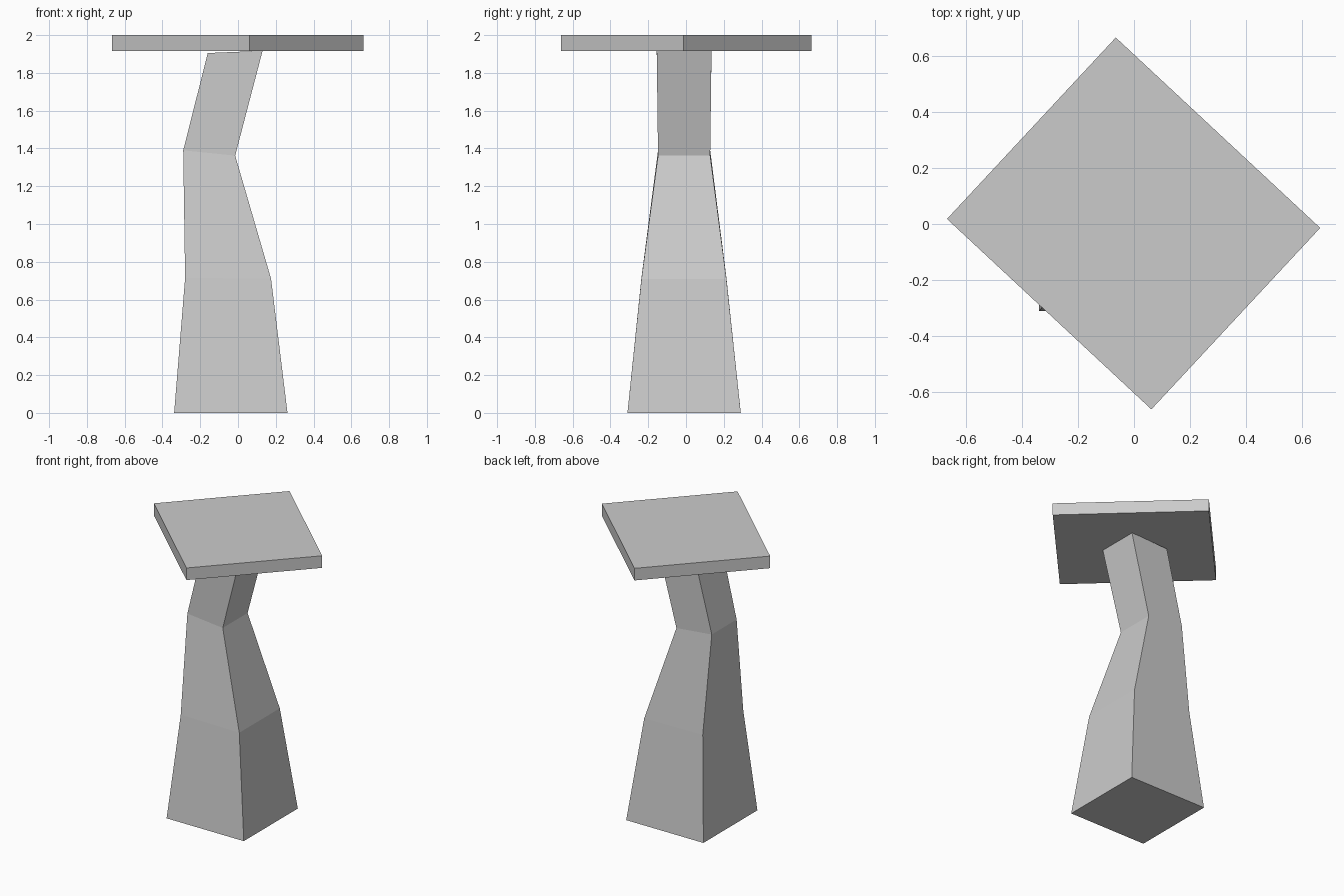
import bpy
import bmesh

cube = bpy.data.objects.get("Cube")
if cube:
    bpy.data.objects.remove(cube, do_unlink=True)

grey = bpy.data.materials.new("light_grey")
grey.use_nodes = True
colour = (0.6, 0.6, 0.6, 1)
grey.diffuse_color = colour
grey.node_tree.nodes["Principled BSDF"].inputs["Base Color"].default_value = colour


def loft(name, rings):
    """Skin a stack of four-sided rings and cap both ends."""
    bm = bmesh.new()
    loops = [[bm.verts.new(p) for p in ring] for ring in rings]
    for low, high in zip(loops, loops[1:]):
        for i in range(4):
            j = (i + 1) % 4
            bm.faces.new((low[i], low[j], high[j], high[i]))
    bm.faces.new(loops[0][::-1])
    bm.faces.new(loops[-1])
    bmesh.ops.recalc_face_normals(bm, faces=bm.faces)
    mesh = bpy.data.meshes.new(name)
    bm.to_mesh(mesh)
    bm.free()
    mesh.materials.append(grey)
    obj = bpy.data.objects.new(name, mesh)
    bpy.context.collection.objects.link(obj)
    return obj


def section(x0, x1, y0, y1, z0, z1):
    """Rectangular ring, tilted from height z0 at x0 to z1 at x1."""
    return [(x0, y0, z0), (x1, y0, z1), (x1, y1, z1), (x0, y1, z0)]


# Bent, tapering pedestal
loft("pedestal", [
    section(-0.338, 0.262, -0.31, 0.29, 0, 0),
    section(-0.28, 0.175, -0.236, 0.214, 0.715, 0.71),
    section(-0.29, -0.015, -0.148, 0.128, 1.39, 1.362),
    section(-0.16, 0.13, -0.155, 0.135, 1.905, 1.917),
])

# Flat square top, turned almost to a diamond
corners = [(-0.667, 0.018), (0.062, -0.661), (0.664, -0.014), (-0.065, 0.665)]
loft("table_top", [[(x, y, z) for x, y in corners] for z in (1.915, 2.0)])
